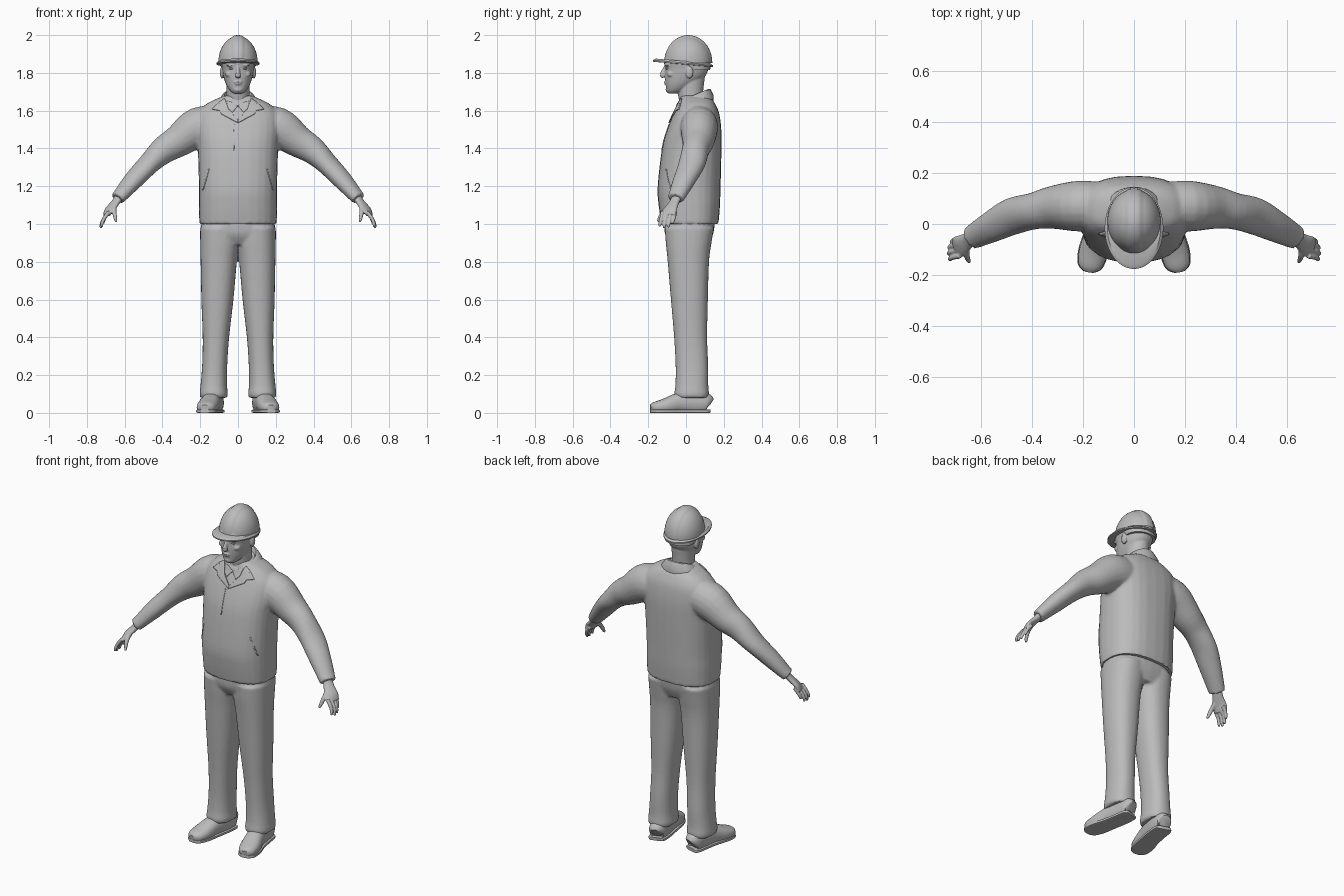
import bpy, bmesh, math
from mathutils import Vector, Matrix
from mathutils.bvhtree import BVHTree

if "Cube" in bpy.data.objects:
    bpy.data.objects.remove(bpy.data.objects["Cube"])

grey = bpy.data.materials.new("plain grey")
grey.diffuse_color = (0.5, 0.5, 0.5, 1)
grey.use_nodes = True
grey.node_tree.nodes["Principled BSDF"].inputs["Base Color"].default_value = grey.diffuse_color


def add(name, bm):
    bmesh.ops.recalc_face_normals(bm, faces=bm.faces[:])
    me = bpy.data.meshes.new(name)
    bm.to_mesh(me)
    bm.free()
    ob = bpy.data.objects.new(name, me)
    me.materials.append(grey)
    bpy.context.collection.objects.link(ob)
    return ob


def spline(rows, n=4):
    """Smoothly fill in rows of numbers between the given ones."""
    out = []
    for i in range(len(rows) - 1):
        a, b, c, d = rows[max(i - 1, 0)], rows[i], rows[i + 1], rows[min(i + 2, len(rows) - 1)]
        for k in range(n):
            t = k / n
            out.append([0.5 * (2 * q + (r - p) * t + (2 * p - 5 * q + 4 * r - s) * t * t
                               + (3 * q - p - 3 * r + s) * t ** 3) for p, q, r, s in zip(a, b, c, d)])
    return out + [list(rows[-1])]


def loft(name, rings, power=2.0, n=28):
    """Skin superellipse rings given as (centre, half axis u, half axis v)."""
    bm = bmesh.new()
    loops = []
    for c, u, v in rings:
        loop = []
        for i in range(n):
            a = math.tau * i / n
            ca, sa = math.cos(a), math.sin(a)
            loop.append(bm.verts.new(c + u * math.copysign(abs(ca) ** (2 / power), ca)
                                     + v * math.copysign(abs(sa) ** (2 / power), sa)))
        loops.append(loop)
    for A, B in zip(loops, loops[1:]):
        for i in range(n):
            bm.faces.new((A[i], A[(i + 1) % n], B[(i + 1) % n], B[i]))
    bm.faces.new(loops[0])
    bm.faces.new(loops[-1])
    return add(name, bm)


def stack(name, rows, power=2.0):
    """Level rings: z, x min, x max, y front, y back."""
    return loft(name, [(Vector(((a + b) / 2, (f + k) / 2, z)), Vector(((b - a) / 2, 0, 0)),
                        Vector((0, (k - f) / 2, 0))) for z, a, b, f, k in spline(rows)], power)


def tube(name, rows, s=1, power=2.0, n=20):
    """Rings across a path: x, y, z, half width, half height."""
    rows = spline([(r[0] * s, *r[1:]) for r in rows])
    rings = []
    for i, r in enumerate(rows):
        t = Vector(rows[min(i + 1, len(rows) - 1)][:3]) - Vector(rows[max(i - 1, 0)][:3])
        u = t.cross(Vector((0, 0, 1))).normalized()
        v = u.cross(t).normalized()
        rings.append((Vector(r[:3]), u * r[3], v * r[4]))
    return loft(name, rings, power, n)


def ball(name, loc, size):
    bm = bmesh.new()
    bmesh.ops.create_uvsphere(bm, u_segments=20, v_segments=12, radius=1,
                              matrix=Matrix.Translation(loc) @ Matrix.Diagonal((*size, 1)))
    return add(name, bm)


def blend(name, parts, voxel, smooth):
    """Fuse overlapping parts into one skin."""
    bm = bmesh.new()
    for p in parts:
        bm.from_mesh(p.data)
        bpy.data.objects.remove(p)
    ob = add(name, bm)
    m = ob.modifiers.new("fuse", 'REMESH')
    m.mode, m.voxel_size = 'VOXEL', voxel
    m = ob.modifiers.new("relax", 'SMOOTH')
    m.factor, m.iterations = 0.5, smooth
    bpy.context.view_layer.update()
    me = bpy.data.meshes.new_from_object(ob.evaluated_get(bpy.context.evaluated_depsgraph_get()))
    ob.modifiers.clear()
    ob.data = me
    me.materials.clear()
    me.materials.append(grey)
    return ob


# Jacket: body and sleeves
sleeve = [(.10, .07, 1.52, .09, .10), (.21, .07, 1.51, .10, .108), (.315, .065, 1.44, .085, .086),
          (.395, .05, 1.39, .072, .073), (.475, .03, 1.315, .073, .056), (.555, -.01, 1.23, .062, .049),
          (.62, -.045, 1.155, .05, .038), (.638, -.055, 1.135, .046, .036)]
body = stack("body", [(1.0, -.205, .205, -.13, .172), (1.1, -.207, .207, -.145, .18),
                      (1.2, -.207, .207, -.15, .183), (1.4, -.213, .213, -.127, .188),
                      (1.5, -.222, .222, -.1, .187), (1.58, -.215, .215, -.068, .177),
                      (1.63, -.175, .175, -.045, .158), (1.66, -.12, .12, -.035, .138),
                      (1.68, -.07, .07, -.03, .115)], 2.5)
jacket = blend("jacket", [body] + [tube("sleeve", sleeve, s) for s in (-1, 1)], .008, 5)

# Trousers: hips and two legs
hips = stack("hips", [(.89, -.17, .17, -.08, .12), (.95, -.192, .192, -.112, .145),
                      (1.03, -.195, .195, -.115, .155)], 2.5)
leg = [(.08, .058, .198, -.055, .118), (.1, .054, .203, -.062, .122), (.15, .058, .198, -.056, .118),
       (.25, .057, .19, -.055, .118), (.4, .047, .187, -.063, .112), (.6, .024, .194, -.08, .116),
       (.8, .006, .198, -.097, .122), (.9, -.008, .2, -.107, .135), (.98, -.01, .2, -.113, .148)]
legs = [stack("leg", [(z, min(a * s, b * s), max(a * s, b * s), f, k) for z, a, b, f, k in leg], 2.3)
        for s in (-1, 1)]
blend("trousers", [hips] + legs, .008, 4)

# Shoes and soles
shoe = [(.118, .12, .045, .03, .035), (.121, .105, .052, .046, .054), (.128, .04, .055, .05, .062),
        (.143, -.04, .052, .051, .053), (.16, -.11, .035, .056, .042), (.172, -.165, .028, .046, .03),
        (.176, -.187, .025, .02, .018)]
for s, side in ((-1, "right"), (1, "left")):
    ob = tube(side + "_shoe", shoe, s, 2.3)
    for v in ob.data.vertices:
        v.co.z = max(v.co.z, 0.004)
    tube(side + "_sole", [(x, y, .009, w + .003, .009) for x, y, z, w, h in shoe], s, 6)

    # Hand: palm, four fingers and thumb
    hand = [tube("palm", [(.625, -.045, 1.15, .028, .022), (.648, -.062, 1.115, .03, .018),
                          (.68, -.085, 1.075, .042, .016), (.696, -.093, 1.048, .04, .013)], s)]
    for i in range(4):
        k = i / 3
        y = -.125 + .068 * k
        lng = (.9, 1.0, .95, .72)[i]
        hand.append(tube("finger", [(.682, y, 1.065, .0105, .011),
                                    (.682 + .03 * lng, y - .006, 1.065 - .04 * lng, .010, .010),
                                    (.682 + .042 * lng, y - .012, 1.065 - .07 * lng, .009, .009),
                                    (.682 + .043 * lng, y - .014, 1.065 - .088 * lng, .006, .006)], s, n=10))
    hand.append(tube("thumb", [(.655, -.08, 1.10, .014, .014), (.655, -.118, 1.065, .012, .013),
                               (.65, -.138, 1.035, .010, .011), (.645, -.148, 1.012, .006, .007)], s, n=10))
    blend(side + "_hand", hand, .004, 2)

# Head with neck and facial features
parts = [stack("neck", [(1.6, -.066, .066, -.02, .1), (1.68, -.06, .06, -.042, .09),
                        (1.78, -.062, .062, -.05, .1)]),
         stack("skull", [(1.692, -.026, .026, -.095, -.04), (1.708, -.045, .045, -.103, .0),
                         (1.74, -.064, .064, -.108, .05), (1.78, -.077, .077, -.112, .1),
                         (1.82, -.084, .084, -.111, .118), (1.87, -.089, .089, -.115, .122),
                         (1.93, -.07, .07, -.08, .09)], 2.2),
         tube("nose", [(0, -.104, 1.838, .008, .008), (0, -.118, 1.81, .01, .012),
                       (0, -.126, 1.788, .014, .013), (0, -.118, 1.776, .012, .005)]),
         ball("upper_lip", (0, -.108, 1.752, ), (.022, .009, .005)),
         ball("lower_lip", (0, -.106, 1.742), (.019, .009, .005)),
         ball("chin", (0, -.094, 1.712), (.024, .014, .016))]
for s in (-1, 1):
    parts += [ball("brow", (.036 * s, -.098, 1.84), (.026, .014, .007)),
              ball("cheek", (.046 * s, -.078, 1.793), (.022, .022, .018)),
              ball("ear", (.085 * s, .018, 1.802), (.011, .02, .032))]
blend("head", parts, .004, 2)
for s in (-1, 1):
    ball("eye", (.034 * s, -.0985, 1.823), (.014, .009, .006))

# Hard hat shell with a raised centre ridge
bm = bmesh.new()
bmesh.ops.create_uvsphere(bm, u_segments=48, v_segments=40, radius=1,
                          matrix=Matrix.Rotation(math.pi / 2, 4, 'Y'))
for v in bm.verts:
    k = 1.035 if abs(v.co.x) < .27 else 1.0
    v.co = (v.co.x * .104, .012 + v.co.y * .123 * k, 1.855 + v.co.z * .14 * k)
bmesh.ops.bisect_plane(bm, geom=bm.verts[:] + bm.edges[:] + bm.faces[:], plane_co=(0, 0, 1.852),
                       plane_no=(0, 0, 1), clear_inner=True)
add("hat_shell", bm)
# Hat brim, tilted up to the front, and inner headband
tilt = Vector((0, .16, -.014))
loft("hat_brim", [(Vector((0, -.016, z)), Vector((w, 0, 0)), tilt * (w / .115))
                  for z, w in ((1.845, .112), (1.846, .115), (1.853, .115), (1.863, .104))], n=48)
stack("headband", [(1.815, -.088, .088, -.02, .128), (1.85, -.094, .094, -.06, .13)])

# Jacket collar, higher at the back
collar = loft("collar", [(Vector((0, c, z)), Vector((w, 0, 0)), Vector((0, d, h)))
                         for c, z, w, d, h in ((.045, 1.61, .125, .1, .04), (.048, 1.642, .11, .098, .04),
                                               (.042, 1.678, .084, .088, .036),
                                               (.04, 1.682, .074, .08, .034), (.04, 1.66, .066, .07, .03))])

# Lapels, shirt collar and seams: thin plates laid on the chest
bm = bmesh.new()
bm.from_mesh(jacket.data)
bm.from_mesh(collar.data)
chest = BVHTree.FromBMesh(bm)
bm.free()


def plate(name, outline, s, lift=.003, thick=.007):
    bm = bmesh.new()
    bm.faces.new([bm.verts.new((x * s, 0, z)) for x, z in outline])
    bmesh.ops.triangulate(bm, faces=bm.faces[:])
    bmesh.ops.subdivide_edges(bm, edges=bm.edges[:], cuts=5, use_grid_fill=True)
    for v in bm.verts:
        hit = chest.ray_cast(Vector((v.co.x, -1, v.co.z)), Vector((0, 1, 0)))[0]
        v.co.y = (hit.y if hit else -.03) - lift
    ob = add(name, bm)
    m = ob.modifiers.new("thickness", 'SOLIDIFY')
    m.thickness, m.offset = thick, 0


for s, side in ((-1, "right"), (1, "left")):
    plate(side + "_lapel", [(.07, 1.665), (.1, 1.645), (.137, 1.607), (.095, 1.6), (.088, 1.582),
                            (.0, 1.535), (.0, 1.55), (.05, 1.605)], s)
    plate(side + "_shirt_collar", [(.06, 1.65), (.05, 1.61), (.03, 1.59), (.0, 1.625), (.035, 1.645)], s, .001)
    plate(side + "_pocket_seam", [(.152, 1.29), (.157, 1.29), (.188, 1.18), (.183, 1.18)], s, .001, .004)
plate("front_seam", [(.018, 1.53), (.022, 1.53), (.024, 1.39), (.02, 1.39)], -1, .001, .004)

# Smooth shading with sharp edges kept
bpy.ops.object.select_all(action='SELECT')
bpy.context.view_layer.objects.active = jacket
bpy.ops.object.shade_smooth_by_angle(angle=math.radians(40))
